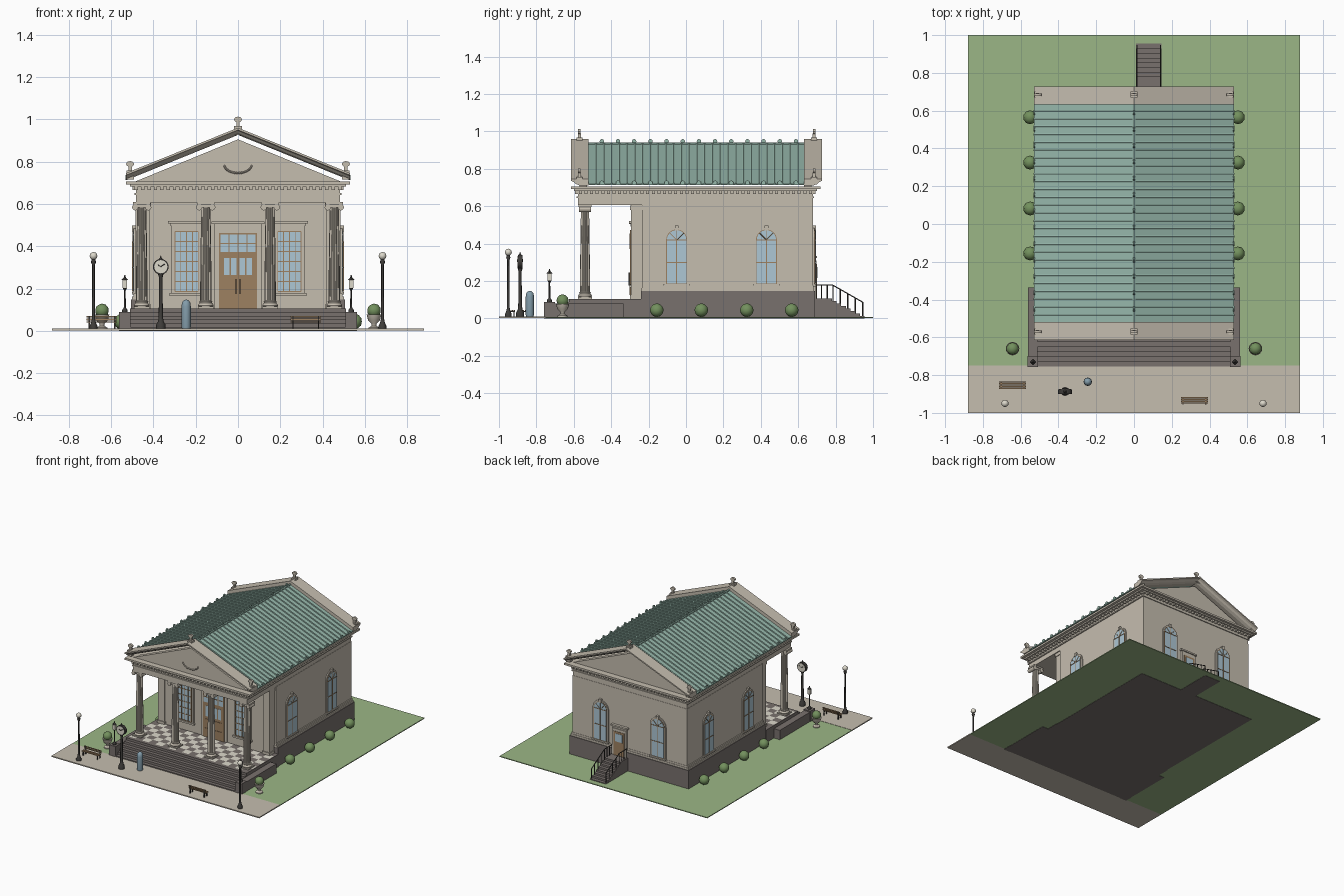
import bpy, bmesh, math
from mathutils import Matrix, Vector

if "Cube" in bpy.data.objects:
    bpy.data.objects.remove(bpy.data.objects["Cube"])

def material(name, *rgb):
    m = bpy.data.materials.new(name)
    m.use_nodes = True
    m.diffuse_color = (*rgb, 1)
    m.node_tree.nodes["Principled BSDF"].inputs["Base Color"].default_value = (*rgb, 1)
    return m

STONE = material("warm limestone", .56, .51, .43)
GRANITE = material("grey granite", .19, .165, .155)
ROOF = material("green roof tile", .31, .48, .41)
GRASS = material("lawn green", .33, .47, .24)
LEAF = material("leaf green", .17, .28, .11)
GLASS = material("pale blue glass", .42, .57, .66)
WOOD = material("brown wood", .34, .22, .12)
IRON = material("dark iron", .05, .047, .043)
WHITE = material("lamp white", .72, .69, .6)
BLUE = material("blue grey metal", .23, .34, .41)
smooth_parts = []
HERE = Matrix()

def finish(name, bm, mat, frame=HERE, smooth=False):
    bm.transform(frame)
    bmesh.ops.recalc_face_normals(bm, faces=bm.faces)
    mesh = bpy.data.meshes.new(name)
    bm.to_mesh(mesh)
    bm.free()
    mesh.materials.append(mat)
    ob = bpy.data.objects.new(name, mesh)
    bpy.context.collection.objects.link(ob)
    if smooth:
        smooth_parts.append(ob)
    return ob

def boxes(name, mat, items, frame=HERE):
    """Each item is x0, x1, y0, y1, z0, z1."""
    bm = bmesh.new()
    for a, b, c, d, e, f in items:
        size = Matrix.Diagonal((b - a, d - c, f - e, 1))
        mid = Matrix.Translation(((a + b) / 2, (c + d) / 2, (e + f) / 2))
        bmesh.ops.create_cube(bm, size=1, matrix=mid @ size)
    return finish(name, bm, mat, frame)

def loft(name, mat, rings, frame=HERE, smooth=False):
    bm = bmesh.new()
    rows = [[bm.verts.new(p) for p in ring] for ring in rings]
    n = len(rows[0])
    for low, high in zip(rows, rows[1:]):
        for i in range(n):
            j = (i + 1) % n
            bm.faces.new((low[i], low[j], high[j], high[i]))
    bm.faces.new(rows[0])
    bm.faces.new(rows[-1])
    return finish(name, bm, mat, frame, smooth)

def prism(name, mat, outline, y0, y1, frame=HERE):
    return loft(name, mat, [[(x, y, z) for x, z in outline] for y in (y0, y1)], frame)

def turned(name, mat, profile, x, y, sides=16, flute=0):
    turn = [math.tau * k / sides for k in range(sides)]
    rings = [[(r * (1 - flute * (k % 2)) * math.cos(t), r * (1 - flute * (k % 2)) * math.sin(t), z)
              for k, t in enumerate(turn)] for r, z in profile]
    return loft(name, mat, rings, Matrix.Translation((x, y, 0)), not flute)

def rods(name, mat, pairs, r, frame=HERE):
    bm = bmesh.new()
    for a, b in pairs:
        a, b = Vector(a), Vector(b)
        turn = (b - a).to_track_quat("Z", "Y").to_matrix().to_4x4()
        bmesh.ops.create_cone(bm, cap_ends=True, segments=6, radius1=r, radius2=r,
                              depth=(b - a).length, matrix=Matrix.Translation((a + b) / 2) @ turn)
    return finish(name, bm, mat, frame)

def balls(name, mat, centres, r, detail=2):
    bm = bmesh.new()
    for c in centres:
        bmesh.ops.create_icosphere(bm, subdivisions=detail, radius=r, matrix=Matrix.Translation(c))
    return finish(name, bm, mat, smooth=True)

def place(x, y, degrees=0, z=0):
    return Matrix.Translation((x, y, z)) @ Matrix.Rotation(math.radians(degrees), 4, "Z")

def disc(r, z, sides=16, x=0):
    return [(x + r * math.cos(math.tau * k / sides), z + r * math.sin(math.tau * k / sides)) for k in range(sides)]

# Ground
boxes("lawn", GRASS, [(-.88, .88, -.75, 1, .002, .008)])
boxes("sidewalk", STONE, [(-.88, .88, -1, -.75, .002, .01)])

# Foundation, porch and front steps
boxes("foundation", GRANITE, [(-.505, .505, -.24, .69, 0, .148), (-.51, .51, -.6, -.24, 0, .104)])
boxes("foundation_moulding", STONE, [(-.5, .5, -.238, .685, .148, .162), (-.493, .493, -.236, .682, .162, .176)])
boxes("front_steps", GRANITE, [(-.51, .51, -.755 + .026 * i, -.59, 0, .0175 * (i + 1)) for i in range(6)])
for s in (-1, 1):
    a, b = sorted((s * .51, s * .56))
    boxes("step_side_wall", GRANITE, [(a, b, -.755, -.335, 0, .08), (a - .003, b + .003, -.758, -.7, 0, .088)])
bm = bmesh.new()
bmesh.ops.create_grid(bm, x_segments=18, y_segments=6, size=1, matrix=Matrix.Diagonal((.505, .155, 1, 1)))
for f in bm.faces:
    c = f.calc_center_median()
    f.material_index = (math.floor(c.x * 18 / 1.01 + 9) + math.floor(c.y * 6 / .31 + 3)) % 2
floor = finish("porch_floor_tiles", bm, WHITE, place(0, -.445, z=.1055))
floor.data.materials.append(GRANITE)

# Walls, corner piers and entablature
boxes("walls", STONE, [(-.485, .485, -.235, .68, .148, .61), (-.468, .468, -.285, -.23, .104, .61)])
for s in (-.445, .445):
    boxes("corner_pier", STONE, [(s - .028, s + .028, -.293, -.23, .104, .61), (s - .033, s + .033, -.3, -.23, .58, .605),
                                 (s - .033, s + .033, -.3, -.23, .104, .125)])
boxes("entablature", STONE, [(-.483, .483, -.578, .678, .607, .643), (-.49, .49, -.585, .685, .643, .652),
                             (-.483, .483, -.578, .678, .652, .685)])
boxes("cornice", STONE, [(-.51, .51, -.598, .7, .682, .692), (-.53, .53, -.615, .718, .692, .706)])
dentils = []
for i in range(33):
    x = -.48 + .03 * i
    dentils += [(x - .008, x + .008, y, y + .015, .666, .682) for y in (-.593, .678)]
for i in range(42):
    y = -.565 + .03 * i
    dentils += [(x, x + .015, y - .008, y + .008, .666, .682) for x in (-.498, .483)]
boxes("dentils", STONE, dentils)

# Gables with raking cornices
for y, d in ((-.57, 1), (.67, -1)):
    prism("gable_face", STONE, [(-.485, .706), (.485, .706), (0, .905)], y, y + d * .04)
slope = .405
profile = [(-.615, .96), (-.615, .95), (-.6, .944), (-.59, .934), (-.57, .926), (-.52, .926), (-.52, .96)]
for flip in (1, -1):
    rings = [[(x, y * flip + (.112 if flip < 0 else 0), z - slope * abs(x)) for y, z in profile] for x in (-.53, 0, .53)]
    loft("raking_cornice", STONE, rings)
balls("gable_garland", STONE, [(.065 * math.sin(t / 8), -.575, .786 - .04 * math.cos(t / 8)) for t in range(-11, 12)], .006, 1)

# Roof with ribs and ornaments
top, low = .934, .934 - slope * .53
prism("roof", ROOF, [(-.53, low), (0, top), (.53, low), (.53, low - .007), (0, top - .007), (-.53, low - .007)], -.525, .642)
rib_rows = [-.481 + .0415 * i for i in range(27)]
rods("roof_ribs", ROOF, [((0, y, top), (s * .53, y, low)) for y in rib_rows for s in (-1, 1)], .006)
rods("ridge_roll", ROOF, [((0, -.525, top), (0, .642, top))], .008)
for i in range(13):
    y = -.45 + .0865 * i
    for x, z in ((-.528, low + .006), (0, top + .013), (.528, low + .006)):
        prism("roof_ornament", ROOF, disc(.012, z, 10), -.004, .004, place(x, y, 90))
for y in (-.57, .685):
    for x, z in ((-.51, .735), (0, .945), (.51, .735)):
        spot = place(x, y, z=z)
        boxes("finial_block", STONE, [(-.018, .018, -.016, .016, -.02, .022), (-.008, .008, -.008, .008, .022, .045)], spot)
        prism("finial_fan", STONE, [(u, v * .7) for u, v in disc(.019, .077, 12)], -.007, .007, spot)

# Porch columns
for x in (-.455, -.152, .152, .455):
    y = -.54
    boxes("column_plinth", STONE, [(x - .037, x + .037, y - .037, y + .037, .104, .114)])
    turned("column_base", STONE, [(.035, .114), (.037, .12), (.034, .127), (.029, .132), (.031, .138), (.027, .143)], x, y, 20)
    turned("column_shaft", STONE, [(.027, .14), (.026, .3), (.022, .585)], x, y, 32, .1)
    boxes("column_abacus", STONE, [(x - .042, x + .042, y - .034, y + .034, .597, .608),
                                   (x - .036, x + .036, y - .026, y + .026, .584, .597)])
    for s in (-1, 1):
        prism("column_scroll", STONE, disc(.0145, .584, 14, s * .031), -.033, .033, place(x, y))

# Openings: local -y points out of the wall
def bars(name, xs, zs, box, depth, frame):
    a, b, c, d = box
    boxes(name, WOOD, [(x - .0022, x + .0022, -depth, 0, c, d) for x in xs] +
          [(a, b, -depth, 0, z - .0022, z + .0022) for z in zs], frame)

def hood(w, z, frame):
    boxes("hood", STONE, [(-w + .012, w - .012, -.012, 0, z - .025, z - .012), (-w, w, -.02, 0, z - .012, z)], frame)

def tall_window(frame):
    boxes("window_surround", STONE, [(-.072, .072, -.008, 0, .175, .495), (-.08, .08, -.016, 0, .165, .178)], frame)
    hood(.088, .52, frame)
    boxes("window_glass", GLASS, [(-.055, .055, -.012, 0, .185, .47)], frame)
    bars("window_bars", [-.055 + .0275 * i for i in range(5)], [.185 + .0475 * i for i in range(7)],
         (-.055, .055, .185, .47), .015, frame)

def arch(w, bottom, spring):
    curve = [(w * math.cos(math.pi * k / 14), spring + w * math.sin(math.pi * k / 14)) for k in range(15)]
    return [(-w, bottom), (w, bottom)] + curve

def arched_window(frame):
    prism("arch_surround", STONE, arch(.066, .178, .42), -.008, 0, frame)
    prism("arch_wood_frame", WOOD, arch(.056, .182, .42), -.01, 0, frame)
    prism("arch_glass", GLASS, arch(.052, .186, .42), -.012, 0, frame)
    boxes("arch_sill", STONE, [(-.07, .07, -.016, 0, .172, .183)], frame)
    boxes("arch_keystone", STONE, [(-.01, .01, -.016, 0, .47, .497)], frame)
    bars("arch_bars", [0], [.3, .42], (-.052, .052, .186, .42), .015, frame)
    fan = [((0, -.012, .42), (.052 * math.cos(t), -.012, .42 + .052 * math.sin(t)))
           for t in (math.pi * k / 4 for k in (1, 2, 3))]
    rods("arch_fan_bars", WOOD, fan, .002, frame)

for x in (-.243, .243):
    tall_window(place(x, -.285))
    arched_window(place(x, .68, 180))
for y in (-.05, .43):
    arched_window(place(.485, y, 90))
    arched_window(place(-.485, y, -90))

entry = place(0, -.285)
boxes("door_surround", STONE, [(-.11, .11, -.008, 0, .104, .49)], entry)
hood(.125, .517, entry)
boxes("front_door", WOOD, [(-.09, .09, -.012, 0, .104, .462)], entry)
boxes("door_glass", GLASS, [(-.083, .083, -.014, 0, .372, .455)] +
      [(x - .012, x + .012, -.014, 0, .265, .345) for x in (-.053, -.02, .02, .053)], entry)
bars("transom_bars", [-.042, 0, .042], [.413], (-.083, .083, .372, .455), .017, entry)
boxes("door_leaf_panels", WOOD, [(x - .028, x + .028, -.016, 0, z, z + .05) for x in (-.042, .042) for z in (.125, .195)], entry)
boxes("door_handles", IRON, [(x - .003, x + .003, -.022, -.01, .175, .245) for x in (-.009, .009)], entry)

rear = place(.078, .68, 180)
boxes("rear_door_surround", STONE, [(-.06, .06, -.018, 0, .1, .31)], rear)
hood(.07, .335, rear)
boxes("rear_door", WOOD, [(-.045, .045, -.021, 0, .1, .29)], rear)
boxes("rear_door_glass", GLASS, [(-.03, .03, -.023, 0, .215, .275)], rear)

# Rear stairs with railings
boxes("rear_stairs", GRANITE, [(.01, .146, .68, .955 - .025 * i, 0, .0135 * (i + 1)) for i in range(8)])
for x in (.016, .14):
    path = [(y, .108 if y < .785 else .108 - (y - .785) * .57) for y in (.695, .725, .755, .785, .825, .865, .905, .945)]
    rail = [((x, y, z - .015), (x, y, z + .07)) for y, z in path]
    rail += [((x, a, p + .07), (x, b, q + .07)) for (a, p), (b, q) in zip(path, path[1:])]
    rods("rear_railing", IRON, rail, .003)

# Planting
for s in (-1, 1):
    balls("shrubs", LEAF, [(s * .55, y, .044) for y in (.565, .325, .082, -.156)], .037)
    turned("urn", STONE, [(.026, .005), (.026, .015), (.011, .024), (.012, .034), (.028, .05), (.033, .07), (.036, .078)], s * .643, -.66)
    balls("urn_plant", LEAF, [(s * .643, -.66, .096)], .033)

# Street lamps and stair lanterns
for s in (-1, 1):
    x = s * .683
    turned("street_lamp_post", IRON, [(.018, .008), (.018, .025), (.011, .04), (.007, .06), (.006, .31), (.012, .325), (.008, .338)], x, -.95, 10)
    balls("street_lamp_globe", WHITE, [(x, -.95, .354)], .019)
    x = s * .535
    turned("lantern_post", IRON, [(.014, .086), (.012, .1), (.005, .11), (.004, .19), (.01, .202)], x, -.73, 8)
    boxes("lantern_glass", WHITE, [(x - .01, x + .01, -.74, -.72, .202, .24)])
    turned("lantern_cap", IRON, [(.017, .24), (.005, .252), (.002, .264)], x, -.73, 4)

# Street clock
clock = place(-.365, -.887)
turned("clock_post", IRON, [(.022, .008), (.022, .03), (.013, .045), (.01, .07), (.008, .25), (.014, .272)], -.365, -.887, 12)
prism("clock_case", IRON, disc(.037, .303, 24), -.012, .012, clock)
prism("clock_faces", WHITE, disc(.031, .303, 24), -.014, .014, clock)
for y in (-.015, .015):
    rods("clock_hands", IRON, [((0, y, .303), (.02, y, .317)), ((0, y, .303), (-.014, y, .312))], .0018, clock)
turned("clock_finial", IRON, [(.01, .338), (.004, .346), (.001, .356)], -.365, -.887, 8)

# Litter bin
turned("litter_bin", BLUE, [(.02, .01), (.022, .02), (.022, .115), (.02, .133), (.012, .144), (.004, .147)], -.245, -.835)

# Benches
for x, y, turn in ((-.643, -.853, 0), (.32, -.935, 180)):
    spot = place(x, y, turn)
    slats = [(-.072, .072, d, d + .008, .04, .045) for d in (-.02, -.009, .002)]
    slats += [(-.072, .072, .014, .018, z, z + .008) for z in (.05, .062)]
    boxes("bench_slats", WOOD, slats, spot)
    legs = []
    for u in (-.06, .06):
        legs += [(u - .003, u + .003, -.018, -.012, .008, .04), (u - .003, u + .003, .012, .02, .008, .07),
                 (u - .003, u + .003, -.02, .016, .034, .04)]
    boxes("bench_legs", IRON, legs, spot)

# Soft shading on turned and round parts
bpy.ops.object.select_all(action="DESELECT")
for ob in smooth_parts:
    ob.select_set(True)
bpy.context.view_layer.objects.active = smooth_parts[0]
bpy.ops.object.shade_smooth_by_angle(angle=math.radians(40))
